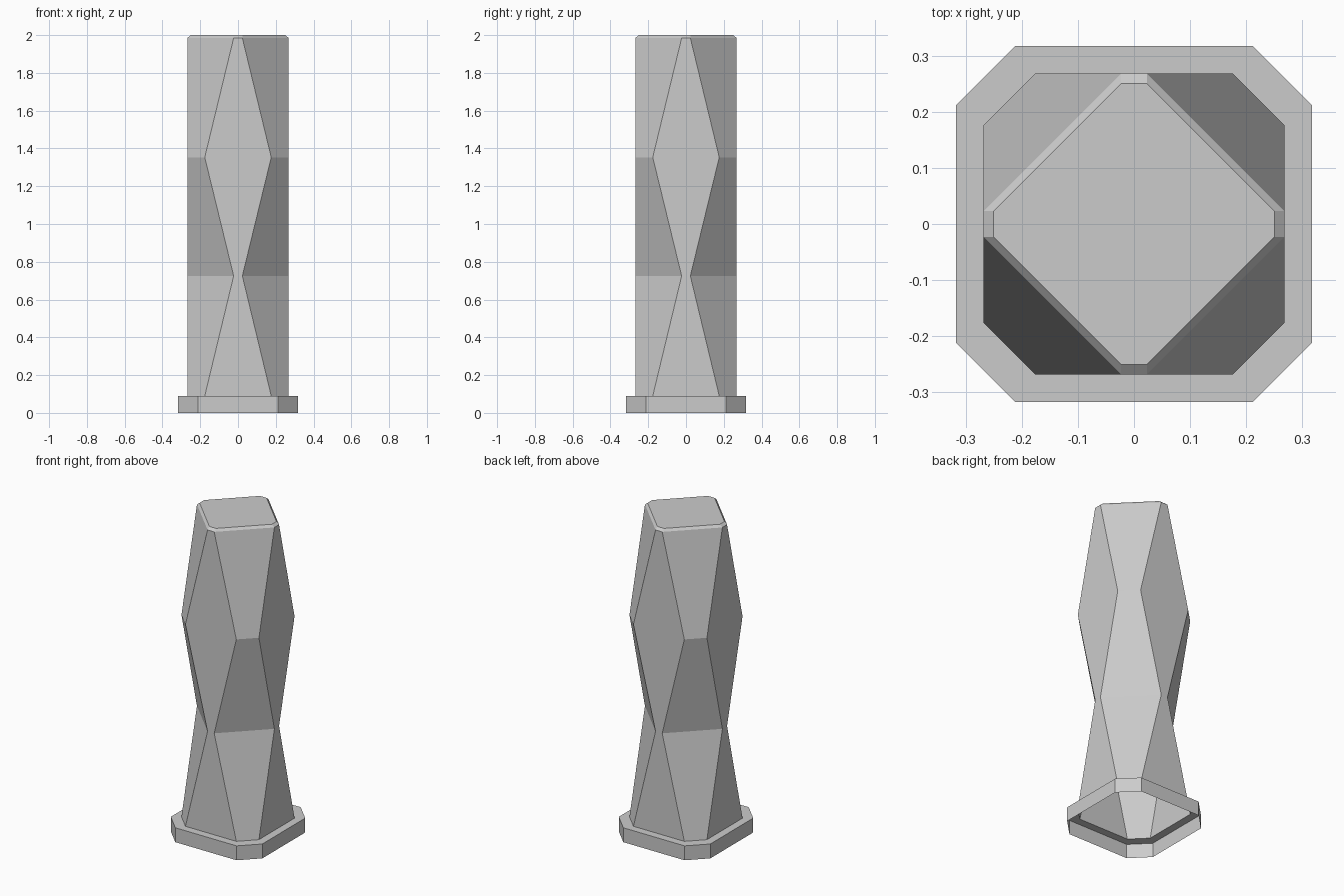
import bpy, bmesh

if "Cube" in bpy.data.objects:
    bpy.data.objects.remove(bpy.data.objects["Cube"])

# Cut-corner square: half width h, flat sides reaching from -a to a
def ring(bm, h, a, z):
    pts = [(a, -h), (h, -a), (h, a), (a, h), (-a, h), (-h, a), (-h, -a), (-a, -h)]
    return [bm.verts.new((x, y, z)) for x, y in pts]

# Flat-faced shell through a stack of rings, open underneath
def loft(name, profile, cap_top=False):
    bm = bmesh.new()
    rings = [ring(bm, *p) for p in profile]
    for lo, hi in zip(rings, rings[1:]):
        for i in range(8):
            j = (i + 1) % 8
            bm.faces.new((lo[i], lo[j], hi[j], hi[i]))
    if cap_top:
        bm.faces.new(rings[-1])
    me = bpy.data.meshes.new(name)
    bm.to_mesh(me)
    bm.free()
    ob = bpy.data.objects.new(name, me)
    bpy.context.collection.objects.link(ob)
    return ob

WIDE, NARROW = 0.176, 0.023

# Hollow foot: side wall and the ledge running in to the shaft
loft("foot_flange", [(0.317, 0.212, 0.0), (0.317, 0.212, 0.09), (0.268, WIDE, 0.09)])

# Faceted shaft alternating between square and diamond sections, bevelled top
loft("faceted_shaft", [
    (0.268, WIDE, 0.09),
    (0.268, NARROW, 0.725),
    (0.268, WIDE, 1.353),
    (0.268, NARROW, 1.985),
    (0.25, NARROW, 2.0),
], cap_top=True)
